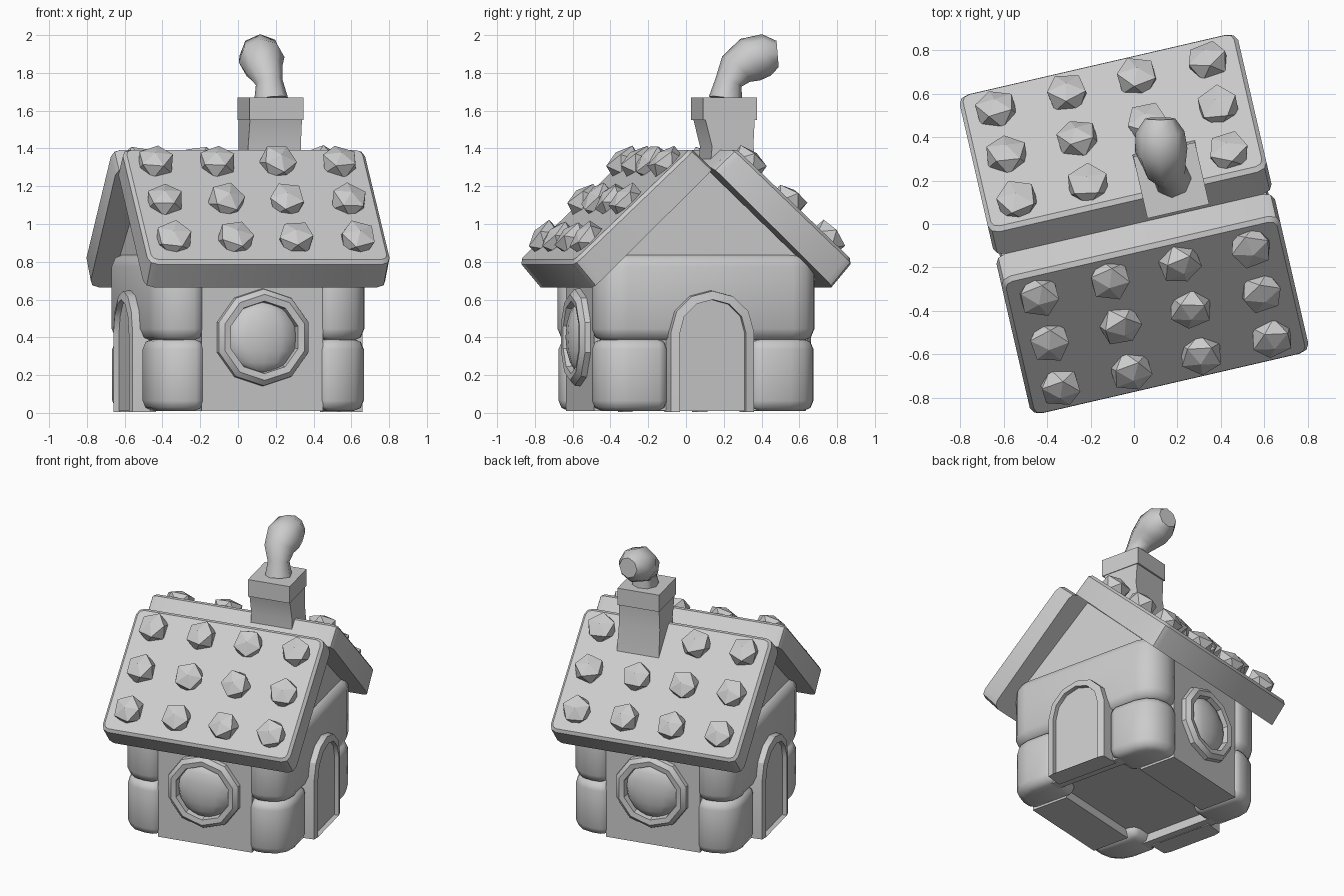
import bpy, bmesh, math, random
from mathutils import Matrix, Vector

if "Cube" in bpy.data.objects:
    bpy.data.objects.remove(bpy.data.objects["Cube"])

random.seed(4)
TURN = Matrix.Rotation(math.radians(13), 4, 'Z')   # whole house is turned on its spot
grey = bpy.data.materials.new("plain_grey")
grey.diffuse_color = (0.6, 0.6, 0.6, 1)
grey.use_nodes = True
grey.node_tree.nodes["Principled BSDF"].inputs["Base Color"].default_value = grey.diffuse_color


def finish(name, bm, angle=30):
    bmesh.ops.recalc_face_normals(bm, faces=bm.faces)
    bm.transform(TURN)
    me = bpy.data.meshes.new(name)
    bm.to_mesh(me)
    bm.free()
    ob = bpy.data.objects.new(name, me)
    bpy.context.collection.objects.link(ob)
    me.materials.append(grey)
    bpy.ops.object.select_all(action='DESELECT')
    ob.select_set(True)
    bpy.context.view_layer.objects.active = ob
    if angle:
        bpy.ops.object.shade_smooth_by_angle(angle=math.radians(angle))
    return ob


def cube(lo, hi):
    bm = bmesh.new()
    bmesh.ops.create_cube(bm, size=1)
    for v in bm.verts:
        v.co = Vector([lo[i] if v.co[i] < 0 else hi[i] for i in range(3)])
    return bm


def round_block(name, lo, hi, corner, soft):
    """Stone with a broad curve on the house corner and soft edges elsewhere."""
    bm = cube(lo, hi)
    outer = [e for e in bm.edges
             if all(abs(v.co.x) > .5 and abs(v.co.y) > .5 for v in e.verts)]
    outer = [e for e in outer if abs(e.verts[0].co.z - e.verts[1].co.z) > .1]
    bmesh.ops.bevel(bm, geom=outer, offset=corner, segments=3, profile=.5, affect='EDGES')
    bm.normal_update()
    sharp = [e for e in bm.edges if e.calc_face_angle(0) > math.radians(50)]
    bmesh.ops.bevel(bm, geom=sharp, offset=soft, segments=2, profile=.5, affect='EDGES')
    return finish(name, bm, 50)


def loft(bm, rings, cap=True, closed=False):
    loops = [[bm.verts.new(p) for p in r] for r in rings]
    n = len(loops[0])
    pairs = list(zip(loops, loops[1:])) + ([(loops[-1], loops[0])] if closed else [])
    for a, b in pairs:
        for i in range(n):
            j = (i + 1) % n
            bm.faces.new((a[i], a[j], b[j], b[i]))
    if cap:
        bm.faces.new(loops[0])
        bm.faces.new(loops[-1])
    return loops


def sides(lo, hi, s):
    return (lo, hi) if s > 0 else (-hi, -lo)


# Walls: raised floor, wall panels, lower corner blocks and upper end blocks
finish("floor", cube((-.46, -.32, .07), (.46, .32, .78)))
for s in (-1, 1):
    y0, y1 = sides(.30, .575, s)
    finish("window_wall", cube((-.33, y0, .01), (.33, y1, .80)))
    x0, x1 = sides(.45, .53, s)
    finish("door_wall", cube((x0, -.28, .012), (x1, .28, .78)))
for sx in (-1, 1):
    x0, x1 = sides(.31, .583, sx)
    for sy in (-1, 1):
        y0, y1 = sides(.225, .595, sy)
        round_block("lower_corner_block", (x0, y0, .01), (x1, y1, .392), .16, .055)
    round_block("upper_end_block", (x0, -.598, .38), (x1, .598, .84), .15, .065)

# Gable wall under the roof, leaning in towards the ridge
bm = bmesh.new()
loft(bm, [[(s * u, y, z) for y, z, u in ((-.54, .77, .535), (.54, .77, .535), (0, 1.29, .5))]
          for s in (-1, 1)])
finish("gable", bm)


# Arched doors on both ends
def arch(x, w, spring, top, bottom):
    pts = [(x, -w, bottom)]
    for i in range(7):
        a = math.pi - i * math.pi / 6
        pts.append((x, w * math.cos(a), spring + (top - spring) * math.sin(a)))
    return pts + [(x, w, bottom)]


for s in (-1, 1):
    bm = bmesh.new()
    loft(bm, [arch(s * .50, .232, .43, .655, 0.005), arch(s * .625, .225, .43, .645, 0.005),
              arch(s * .635, .18, .42, .60, 0.005), arch(s * .50, .175, .42, .595, 0.005)],
         cap=False, closed=True)
    finish("door_frame", bm)
    bm = bmesh.new()
    loft(bm, [arch(s * .50, .18, .42, .6, .01), arch(s * .605, .18, .42, .6, .01)])
    finish("door", bm)


# Round windows on front and back
def ring(y, r, n=10):
    return [(r * math.cos(2 * math.pi * (i + .5) / n), y,
             .4 + r * math.sin(2 * math.pi * (i + .5) / n)) for i in range(n)]


for s in (-1, 1):
    bm = bmesh.new()
    loft(bm, [ring(s * .55, .262), ring(s * .605, .256), ring(s * .63, .228),
              ring(s * .625, .192), ring(s * .55, .182)], cap=False, closed=True)
    finish("window_frame", bm)
    bm = bmesh.new()
    bmesh.ops.create_uvsphere(bm, u_segments=12, v_segments=8, radius=.19)
    bm.transform(Matrix.Translation((0, s * .57, .4)) @ Matrix.Diagonal((1, .38, 1, 1)))
    finish("window_pane", bm, 60)

# Roof slabs that meet in an open notch at the ridge
for s in (-1, 1):
    prof = [(.118, 1.405), (0, 1.295), (.65, .665), (.765, .80)]
    bm = bmesh.new()
    a, b = loft(bm, [[(x, s * y, z) for y, z in prof] for x in (-.658, .658)])
    corners = [bm.edges.get((l[i], l[j])) for l in (a, b) for i, j in ((0, 1), (2, 3))]
    bmesh.ops.bevel(bm, geom=corners, offset=.05, segments=2, profile=.5, affect='EDGES')
    bmesh.ops.recalc_face_normals(bm, faces=bm.faces)
    bm.normal_update()
    up = Vector((0, s * .69, .72))
    top = max(bm.faces, key=lambda f: f.normal.dot(up))
    bmesh.ops.bevel(bm, geom=list(top.edges), offset=.018, segments=1, affect='EDGES')
    finish("roof_slab", bm, 40)

# Rows of faceted studs on each slab
slope = math.atan2(.605, .646)
for s in (-1, 1):
    for y in (.215, .43, .645):
        for x in (-.5, -.165, .165, .5):
            if s > 0 and x == .165 and y == .215:
                continue                      # the chimney stands here
            bm = bmesh.new()
            bmesh.ops.create_icosphere(bm, subdivisions=1, radius=.105)
            for v in bm.verts:                # blunt the peak
                v.co.z = min(v.co.z, .078)
            z = 1.405 - (y - .118) * .605 / .646 + .012
            tilt = Matrix.Rotation(random.uniform(-.2, .2), 4, 'X') @ \
                Matrix.Rotation(random.uniform(-.2, .2), 4, 'Y')
            bm.transform(Matrix.Translation((x, s * (y + .01), z)) @
                         Matrix.Rotation(-s * slope, 4, 'X') @ tilt @
                         Matrix.Diagonal((1, 1, .85, 1)) @
                         Matrix.Rotation(random.uniform(0, 6.3), 4, 'Z'))
            finish("roof_stud", bm, 0)

# Chimney: waisted shaft and cap
CX, CY = .212, .157
bm = bmesh.new()
loft(bm, [[(CX + i * w, cy + j * d, z) for i, j in ((-1, -1), (1, -1), (1, 1), (-1, 1))]
          for z, w, cy, d in ((1.10, .15, .18, .15), (1.41, .143, .172, .112),
                              (1.56, .141, CY, .135))])
finish("chimney_shaft", bm)
finish("chimney_cap", cube((CX - .146, CY - .146, 1.55), (CX + .146, CY + .146, 1.67)))

# Smoke puff: tube that bends backwards and swells
path = [((.175, .21, 1.66), .09), ((.165, .225, 1.75), .072), ((.14, .265, 1.82), .1),
        ((.125, .34, 1.87), .122), ((.12, .425, 1.895), .112), ((.12, .485, 1.90), .07)]
bm = bmesh.new()
rings = []
for k, (p, r) in enumerate(path):
    ahead = Vector(path[min(k + 1, 5)][0]) - Vector(path[max(k - 1, 0)][0])
    q = Vector((0, 0, 1)).rotation_difference(ahead)
    rings.append([Vector(p) + q @ Vector((r * math.cos(i * math.pi / 4),
                  r * math.sin(i * math.pi / 4), 0)) for i in range(8)])
loft(bm, rings)
bm.transform(TURN.inverted())
finish("smoke", bm, 45)
